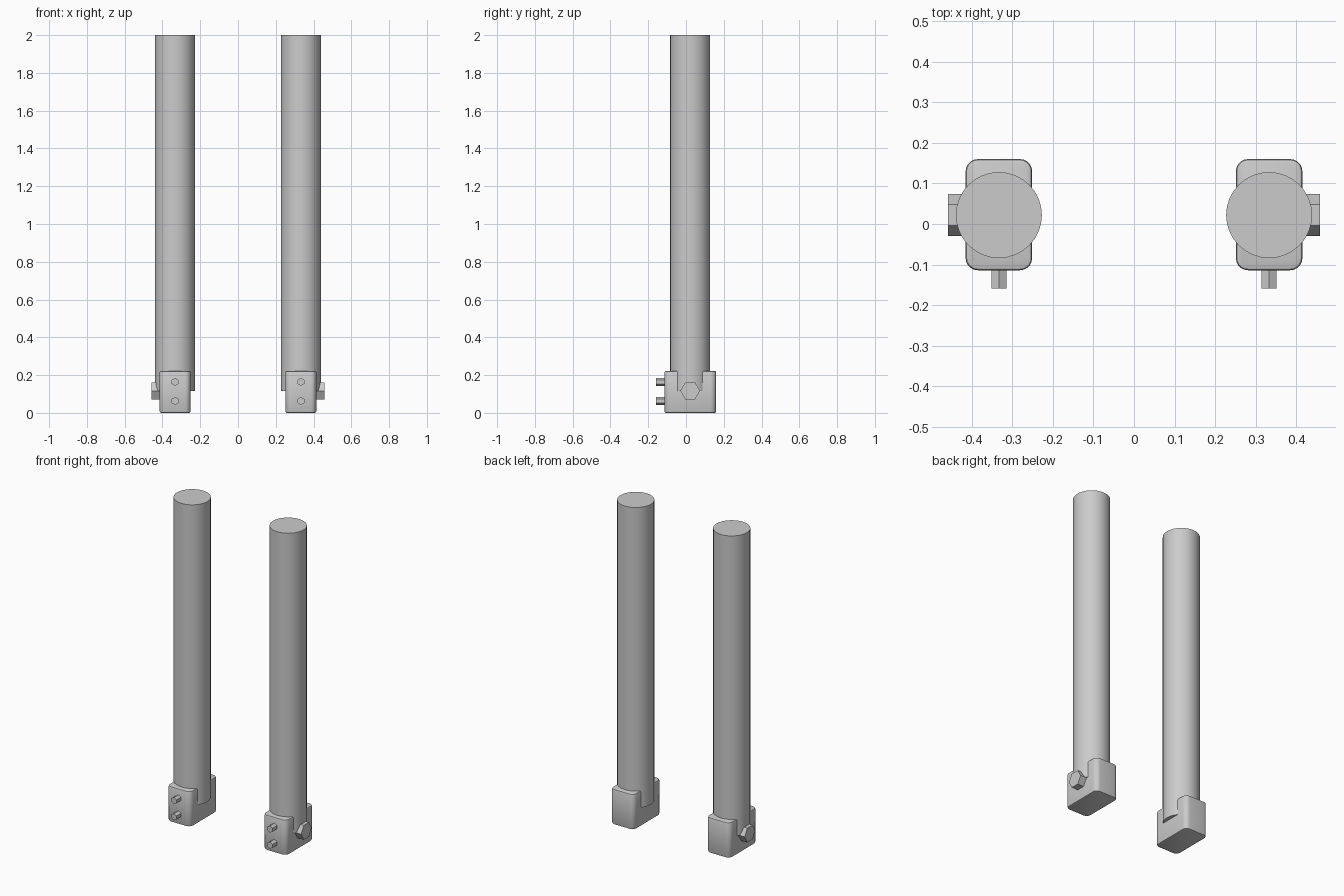
import bpy, bmesh
from math import pi
from mathutils import Matrix, Vector

if "Cube" in bpy.data.objects:
    bpy.data.objects.remove(bpy.data.objects["Cube"])


def finish(name, bm, angle=30):
    bmesh.ops.recalc_face_normals(bm, faces=bm.faces)
    mesh = bpy.data.meshes.new(name)
    bm.to_mesh(mesh)
    bm.free()
    obj = bpy.data.objects.new(name, mesh)
    bpy.context.collection.objects.link(obj)
    bpy.ops.object.select_all(action='DESELECT')
    obj.select_set(True)
    bpy.context.view_layer.objects.active = obj
    bpy.ops.object.shade_smooth_by_angle(angle=angle * pi / 180)
    return obj


def prism(name, start, end, radius, sides, turn=0):
    # Capped cylinder or hexagon running from start to end
    start, end = Vector(start), Vector(end)
    axis = end - start
    bm = bmesh.new()
    bmesh.ops.create_cone(bm, cap_ends=True, segments=sides,
                          radius1=radius, radius2=radius, depth=axis.length)
    spin = axis.to_track_quat('Z', 'Y').to_matrix().to_4x4()
    bm.transform(Matrix.Translation((start + end) / 2) @ spin @ Matrix.Rotation(turn, 4, 'Z'))
    return finish(name, bm)


def bracket(name, x):
    # Box with rounded upright corners and softened rims
    bm = bmesh.new()
    bmesh.ops.create_cube(bm, size=1)
    bm.transform(Matrix.Translation((x, 0.023, 0.111)) @ Matrix.Diagonal((0.164, 0.274, 0.222, 1)))
    uprights = [e for e in bm.edges if abs(e.verts[0].co.z - e.verts[1].co.z) > 0.1]
    bmesh.ops.bevel(bm, geom=uprights, offset=0.03, segments=5, profile=0.5, affect='EDGES')
    rims = [e for e in bm.edges if abs(e.verts[0].co.z - e.verts[1].co.z) < 0.001]
    bmesh.ops.bevel(bm, geom=rims, offset=0.008, segments=2, profile=0.5, affect='EDGES')
    return finish(name, bm, 40)


for side, s in (("left", -1), ("right", 1)):
    x = 0.333 * s
    # Post and its socket
    prism(f"post_{side}", (x, 0.022, 0.117), (x, 0.022, 2.0), 0.106, 32)
    bracket(f"bracket_{side}", x)
    # Large outer bolt, corners pointing along y
    bolt = prism(f"side_bolt_{side}", (0.36 * s, 0.022, 0.117), (0.459 * s, 0.022, 0.117), 0.052, 6)
    # Orient hexagon corners front and back
    if max(v.co.y for v in bolt.data.vertices) < 0.07:
        c = Vector((0, 0.022, 0.117))
        bolt.data.transform(Matrix.Translation(c) @ Matrix.Rotation(pi / 6, 4, 'X') @ Matrix.Translation(-c))
    # Two small front studs, corners pointing up
    for label, z in (("lower", 0.063), ("upper", 0.164)):
        stud = prism(f"front_stud_{label}_{side}", (x, -0.05, z), (x, -0.159, z), 0.021, 6)
        if max(v.co.z for v in stud.data.vertices) < z + 0.02:
            c = Vector((x, 0, z))
            stud.data.transform(Matrix.Translation(c) @ Matrix.Rotation(pi / 6, 4, 'Y') @ Matrix.Translation(-c))
